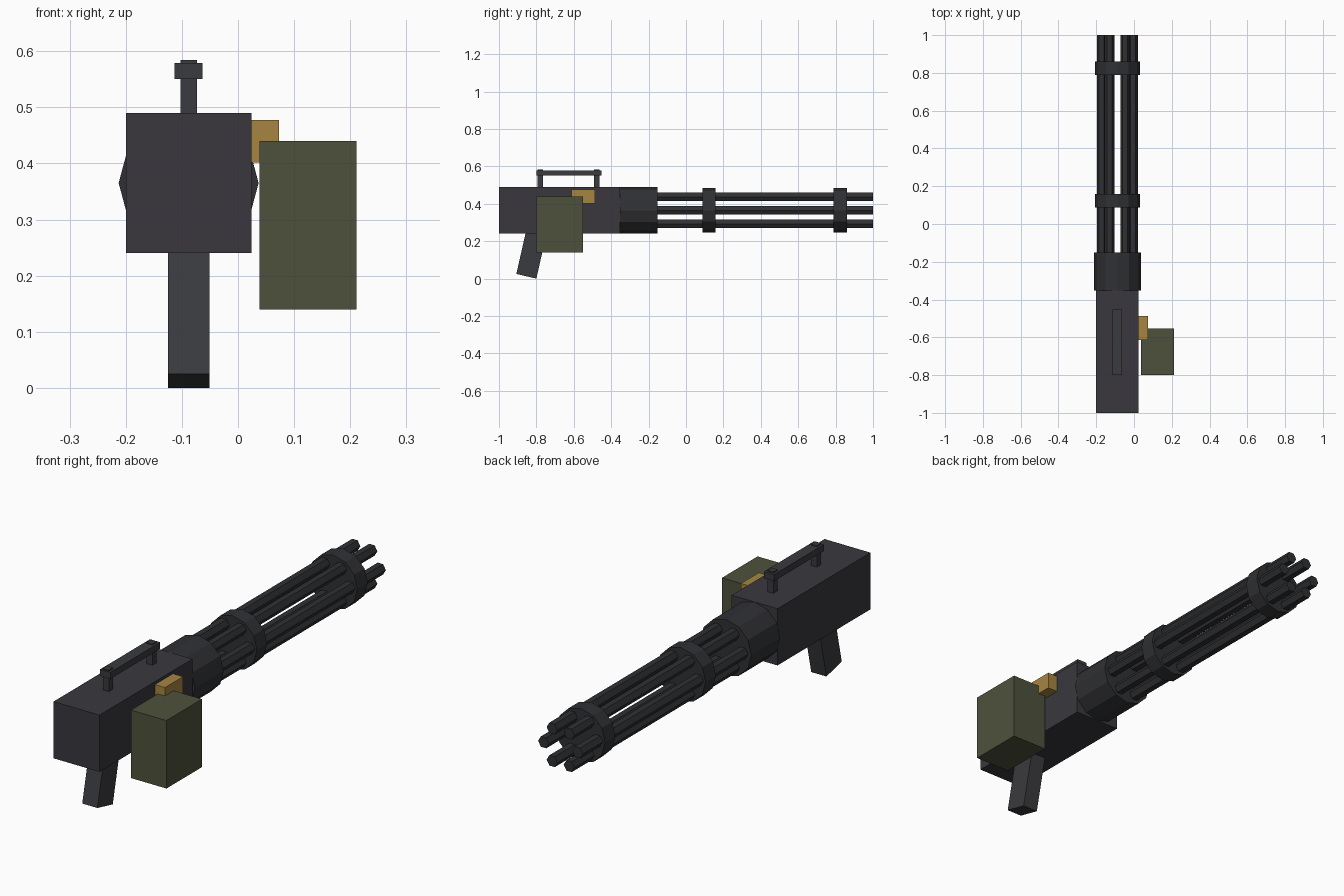
import bpy, bmesh, math
from mathutils import Vector, Matrix

if "Cube" in bpy.data.objects:
    bpy.data.objects.remove(bpy.data.objects["Cube"])

CX, CZ = -0.088, 0.365   # axis of the barrel cluster


def material(name, rgb):
    m = bpy.data.materials.new(name)
    m.diffuse_color = (*rgb, 1)
    m.use_nodes = True
    m.node_tree.nodes["Principled BSDF"].inputs["Base Color"].default_value = m.diffuse_color
    return m


BODY = material("charcoal", (0.041, 0.039, 0.047))
METAL = material("dark_gunmetal", (0.029, 0.030, 0.034))
GRIP = material("grip_grey", (0.042, 0.043, 0.049))
GREEN = material("olive_green", (0.077, 0.083, 0.045))
BRASS = material("brass", (0.380, 0.235, 0.055))


def finish(name, bm, mat):
    bmesh.ops.recalc_face_normals(bm, faces=bm.faces)
    me = bpy.data.meshes.new(name)
    bm.to_mesh(me)
    bm.free()
    me.materials.append(mat)
    ob = bpy.data.objects.new(name, me)
    bpy.context.collection.objects.link(ob)
    return ob


def box(name, x, y, z, mat):
    bm = bmesh.new()
    bmesh.ops.create_cube(bm, size=1)
    for v in bm.verts:
        v.co = Vector([(r[0] + r[1]) / 2 + c * (r[1] - r[0])
                       for r, c in zip((x, y, z), v.co)])
    return finish(name, bm, mat)


def rod(name, x, z, y0, y1, radius, sides, mat):
    """Prism along y with a corner pointing to +x."""
    bm = bmesh.new()
    ring = [bm.verts.new((x + radius * math.cos(a), y0, z + radius * math.sin(a)))
            for a in (math.tau * i / sides for i in range(sides))]
    face = bm.faces.new(ring)
    ext = bmesh.ops.extrude_face_region(bm, geom=[face], use_keep_orig=True)
    for v in ext["geom"]:
        if isinstance(v, bmesh.types.BMVert):
            v.co.y = y1
    return finish(name, bm, mat)


# Receiver and the round barrel housing
box("receiver", (-0.20, 0.024), (-1.0, -0.352), (0.24, 0.49), BODY)
rod("barrel_housing", CX, CZ, -0.352, -0.152, 0.1247, 12, METAL)

# Six barrels around the axis, and two clamps
for i in range(6):
    a = math.tau * i / 6
    rod(f"barrel_{i + 1}", CX + 0.083 * math.cos(a), CZ + 0.083 * math.sin(a),
        -0.17, 1.0, 0.0262, 6, METAL)
for name, y in (("rear_clamp", 0.087), ("front_clamp", 0.788)):
    rod(name, CX, CZ, y, y + 0.072, 0.119, 12, METAL)

# Carry handle: bar on two posts
box("handle_bar", (CX - 0.025, CX + 0.025), (-0.80, -0.452), (0.55, 0.579), GRIP)
for name, y in (("handle_rear_post", -0.78), ("handle_front_post", -0.477)):
    box(name, (CX - 0.0145, CX + 0.0145), (y - 0.015, y + 0.015), (0.48, 0.584), GRIP)

# Raked pistol grip from a side profile
bm = bmesh.new()
profile = [(-0.907, 0.025), (-0.80, 0.0), (-0.744, 0.248), (-0.851, 0.273)]
face = bm.faces.new([bm.verts.new((-0.125, y, z)) for y, z in profile])
ext = bmesh.ops.extrude_face_region(bm, geom=[face], use_keep_orig=True)
for v in ext["geom"]:
    if isinstance(v, bmesh.types.BMVert):
        v.co.x = -0.051
finish("pistol_grip", bm, GRIP)

# Ammunition box and brass feed
box("ammo_box", (0.038, 0.211), (-0.80, -0.552), (0.14, 0.44), GREEN)
box("ammo_feed", (0.0, 0.073), (-0.613, -0.487), (0.402, 0.477), BRASS)
